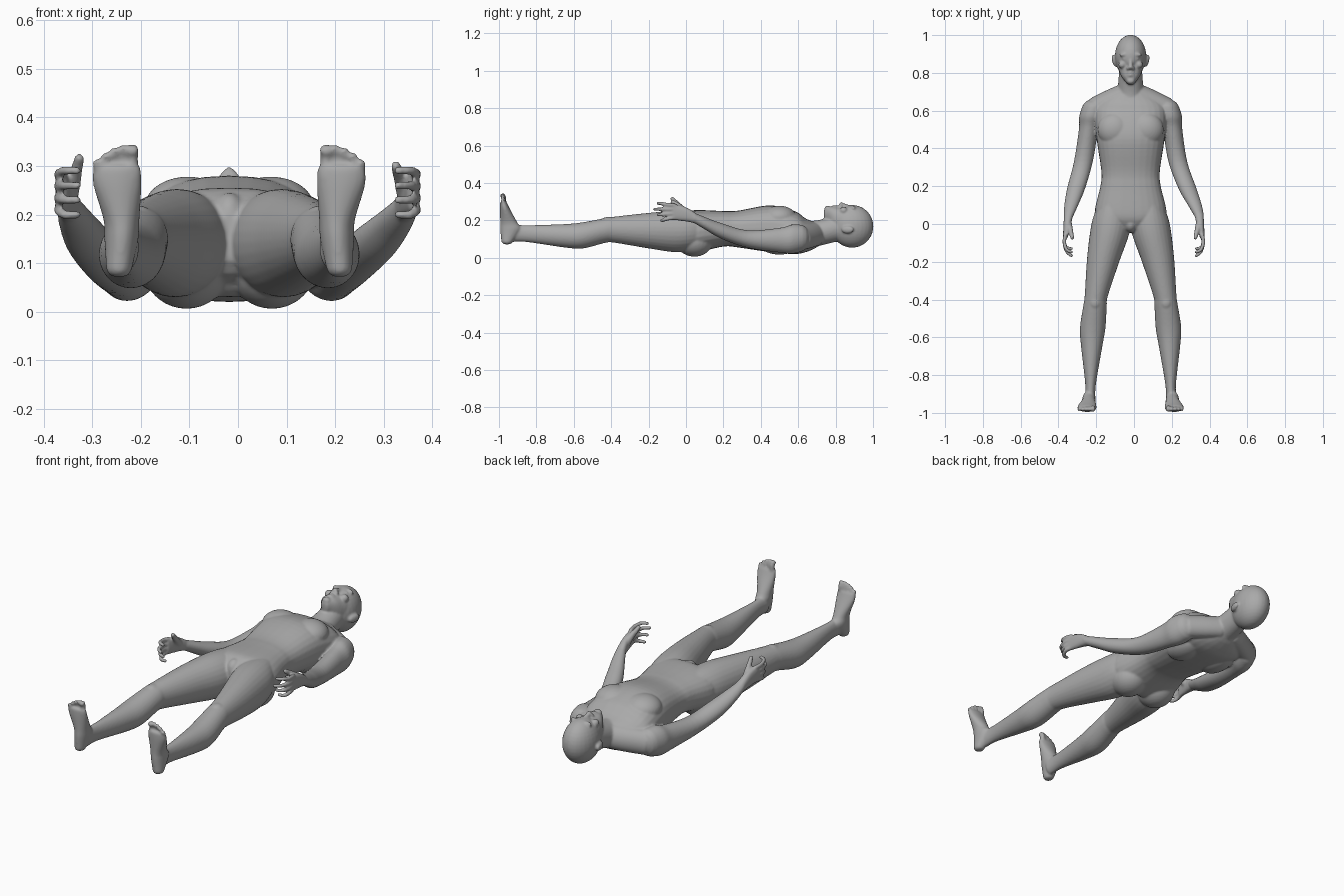
import bpy, bmesh, math
from mathutils import Vector, Matrix

cube = bpy.data.objects.get("Cube")
if cube:
    bpy.data.objects.remove(cube, do_unlink=True)

MIDLINE = -0.018
ACROSS, ALONG, UP = Vector((1, 0, 0)), Vector((0, 1, 0)), Vector((0, 0, 1))
skin = bmesh.new()      # every part is gathered here, then fused


def curve_point(before, start, end, after, t):
    """Smooth interpolation between the start and end rows."""
    def value(p, q, r, s):
        slope_in, slope_out = (r - p) / 2, (s - q) / 2
        return (q + slope_in * t + (3 * (r - q) - 2 * slope_in - slope_out) * t ** 2
                + (2 * (q - r) + slope_in + slope_out) * t ** 3)
    return [value(*group) for group in zip(before, start, end, after)]


def smooth_rows(rows, steps=6):
    padded = [rows[0], *rows, rows[-1]]
    finer = [curve_point(*padded[i:i + 4], step / steps)
             for i in range(len(rows) - 1) for step in range(steps)]
    return finer + [list(rows[-1])]


def add_ring(centre, width, height, right, top, power, sides):
    ring = []
    for k in range(sides):
        angle = math.tau * k / sides
        cosine, sine = math.cos(angle), math.sin(angle)
        x = math.copysign(abs(cosine) ** (2 / power), cosine) * width
        y = math.copysign(abs(sine) ** (2 / power), sine) * height
        ring.append(skin.verts.new(centre + right * x + top * y))
    return ring


def loft(rows, side=1, plane=None, power=2, sides=28):
    """Skin round-ended elliptical rings; a row is (across, y, z, half width, half depth)."""
    rows = smooth_rows(rows)
    points = [Vector((MIDLINE + side * row[0], row[1], row[2])) for row in rows]
    last = len(points) - 1
    rings = []
    for i, (point, row) in enumerate(zip(points, rows)):
        normal = (points[min(i + 1, last)] - points[max(i - 1, 0)]).normalized()
        if plane:
            normal = plane * math.copysign(1, plane.dot(normal))
        right = (ACROSS - normal * ACROSS.dot(normal)).normalized()
        top = normal.cross(right)
        width, height = row[3:]
        cap = min(width, height) / 2
        profile = [(0, 1)]
        if i == 0:
            profile = [(-1, .5), (-.6, .8)] + profile
        elif i == last:
            profile += [(.6, .8), (1, .5)]
        for shift, scale in profile:
            rings.append(add_ring(point + normal * cap * shift, width * scale, height * scale,
                                  right, top, power, sides))
    for low, high in zip(rings, rings[1:]):
        for k in range(sides):
            after = (k + 1) % sides
            skin.faces.new((low[k], low[after], high[after], high[k]))
    skin.faces.new(rings[0][::-1])
    skin.faces.new(rings[-1])


def spans(rows):
    """Turn (y, inner, outer, low, high) limits into loft rows."""
    return [((inner + outer) / 2, y, (low + high) / 2, (outer - inner) / 2, (high - low) / 2)
            for y, inner, outer, low, high in rows]


def centred(rows):
    """Turn (y, half width, low, high) limits into loft rows on the midline."""
    return spans([(y, -half, half, low, high) for y, half, low, high in rows])


def round_rows(rows, flat=1):
    """Turn (across, y, z, radius) into loft rows."""
    return [(*row, row[-1] * flat) for row in rows]


def blob(place, size, side=1, turn=0):
    across, y, z = place
    matrix = (Matrix.Translation((MIDLINE + side * across, y, z))
              @ Matrix.Rotation(side * turn, 4, "Z") @ Matrix.Diagonal((*size, 1)))
    bmesh.ops.create_uvsphere(skin, u_segments=28, v_segments=18, radius=1, matrix=matrix)


def build_torso():
    loft(centred([(0, .13, .06, .24), (.05, .19, .03, .255), (.2, .16, .06, .25),
                  (.28, .155, .055, .252), (.45, .18, .03, .28), (.58, .19, .02, .25),
                  (.64, .17, .03, .21), (.69, .1, .05, .19)]), plane=ALONG, power=2.4)
    # Neck and groin
    loft(centred([(.64, .08, .04, .2), (.7, .07, .06, .2), (.82, .06, .09, .23)]), plane=ALONG)
    blob((0, 0, .195), (.035, .045, .05))


def build_head():
    # Skull, then the face from chin to forehead
    blob((0, .888, .168), (.083, .114, .114))
    loft(centred([(.75, .025, .2, .27), (.78, .048, .16, .275), (.81, .061, .12, .272),
                  (.85, .07, .11, .268), (.93, .068, .1, .266)]), plane=ALONG, power=2.3)
    blob((0, .757, .262), (.022, .017, .017))
    # Nose and lips
    loft(round_rows([(0, .885, .27, .009), (0, .85, .278, .011), (0, .826, .285, .014)]))
    for y in (.802, .788):
        blob((0, y, .27), (.02, .007, .011))


def build_face_side(side):
    # Nostril, brow, eye, cheek and ear
    blob((.012, .824, .277), (.01, .01, .01), side)
    blob((.034, .897, .264), (.027, .01, .015), side, -.1)
    blob((.031, .875, .262), (.014, .008, .012), side)
    blob((.045, .843, .252), (.02, .02, .02), side)
    blob((.086, .864, .15), (.012, .034, .02), side, -.25)


def build_trunk_side(side):
    # Chest, shoulder blade, buttock and collar slope
    blob((.085, .5, .215), (.09, .09, .063), side, .25)
    blob((.1, .5, .075), (.075, .11, .058), side)
    blob((.088, .045, .092), (.09, .1, .086), side)
    loft(round_rows([(.04, .69, .125, .05), (.11, .66, .115, .05), (.19, .62, .105, .05)], 1.25), side)


def build_leg(side):
    loft(spans([(.1, .03, .17, .06, .24), (.03, 0, .2, .04, .25), (-.06, .01, .217, .03, .252),
                (-.2, .06, .232, .05, .24), (-.38, .12, .243, .08, .22), (-.43, .126, .25, .08, .213),
                (-.55, .133, .268, .05, .19), (-.65, .15, .262, .055, .18),
                (-.85, .184, .24, .084, .174), (-.93, .186, .244, .084, .18)]), side, ALONG)
    blob((.188, -.415, .185), (.036, .045, .034), side)     # kneecap


def build_foot(side):
    loft([(.227, -.957, .085, .026, .03), (.222, -.938, .15, .035, .055), (.222, -.948, .19, .037, .045),
          (.23, -.968, .26, .05, .027), (.231, -.976, .295, .05, .018)], side, UP)
    for toe in range(5):
        across = .2 + toe * .018
        tip = .35 - .002 * toe ** 2
        radius = .01 if toe else .015
        loft(round_rows([(across, -.976, .275, radius), (across, -.973, tip - .035, radius * .85),
                         (across, -.982, tip - radius, radius)]), side, sides=16)


def build_arm(side):
    def limb(rows, **options):
        # The left forearm swings a little further out
        swing = .034 if side > 0 else 0
        moved = [(row[0] + swing * min(1, max(0, (.27 - row[1]) / .22)), *row[1:]) for row in rows]
        loft(moved, side, **options)

    limb([(.195, .625, .105, .06, .07), (.208, .57, .1, .064, .078), (.222, .5, .094, .052, .066),
          (.25, .33, .1, .05, .047), (.288, .19, .143, .048, .042), (.314, .1, .185, .037, .033),
          (.328, .045, .213, .026, .028)], plane=ALONG)
    # Palm
    limb([(.328, .05, .212, .024, .028), (.335, 0, .232, .02, .038), (.345, -.07, .245, .013, .043)],
         plane=ALONG, power=2.4)
    # Fingers, curling towards the thigh
    for finger in range(4):
        base, tip = .28 - finger * .022, .29 - finger * .03
        reach = .17 - .02 * abs(finger - 1)
        limb(round_rows([(.344, -.055, base, .0105), (.351, -.095, base + (tip - base) / 3, .0105),
                         (.339, -.06 - reach / 2, tip, .0095), (.31, -reach, tip, .0085)]), sides=16)
    # Thumb
    top = .318 if side < 0 else .302
    limb(round_rows([(.33, 0, .24, .02), (.32, -.03, .27, .015), (.308, -.076, top, .01)], 1.1), sides=16)


build_torso()
build_head()
for side in (-1, 1):
    for build in (build_face_side, build_trunk_side, build_leg, build_foot, build_arm):
        build(side)

bmesh.ops.recalc_face_normals(skin, faces=skin.faces)
mesh = bpy.data.meshes.new("body")
skin.to_mesh(mesh)
skin.free()
body = bpy.data.objects.new("body", mesh)
bpy.context.collection.objects.link(body)

grey = bpy.data.materials.new("plain_grey")
grey.use_nodes = True
colour = (.4, .4, .4, 1)
grey.diffuse_color = colour
grey.node_tree.nodes["Principled BSDF"].inputs["Base Color"].default_value = colour
mesh.materials.append(grey)

# Fuse the parts into one skin and soften the joins
fuse = body.modifiers.new("fuse", "REMESH")
fuse.mode = "VOXEL"
fuse.voxel_size = .0055
fuse.use_smooth_shade = True
soften = body.modifiers.new("soften", "SMOOTH")
soften.factor = .5
soften.iterations = 5
